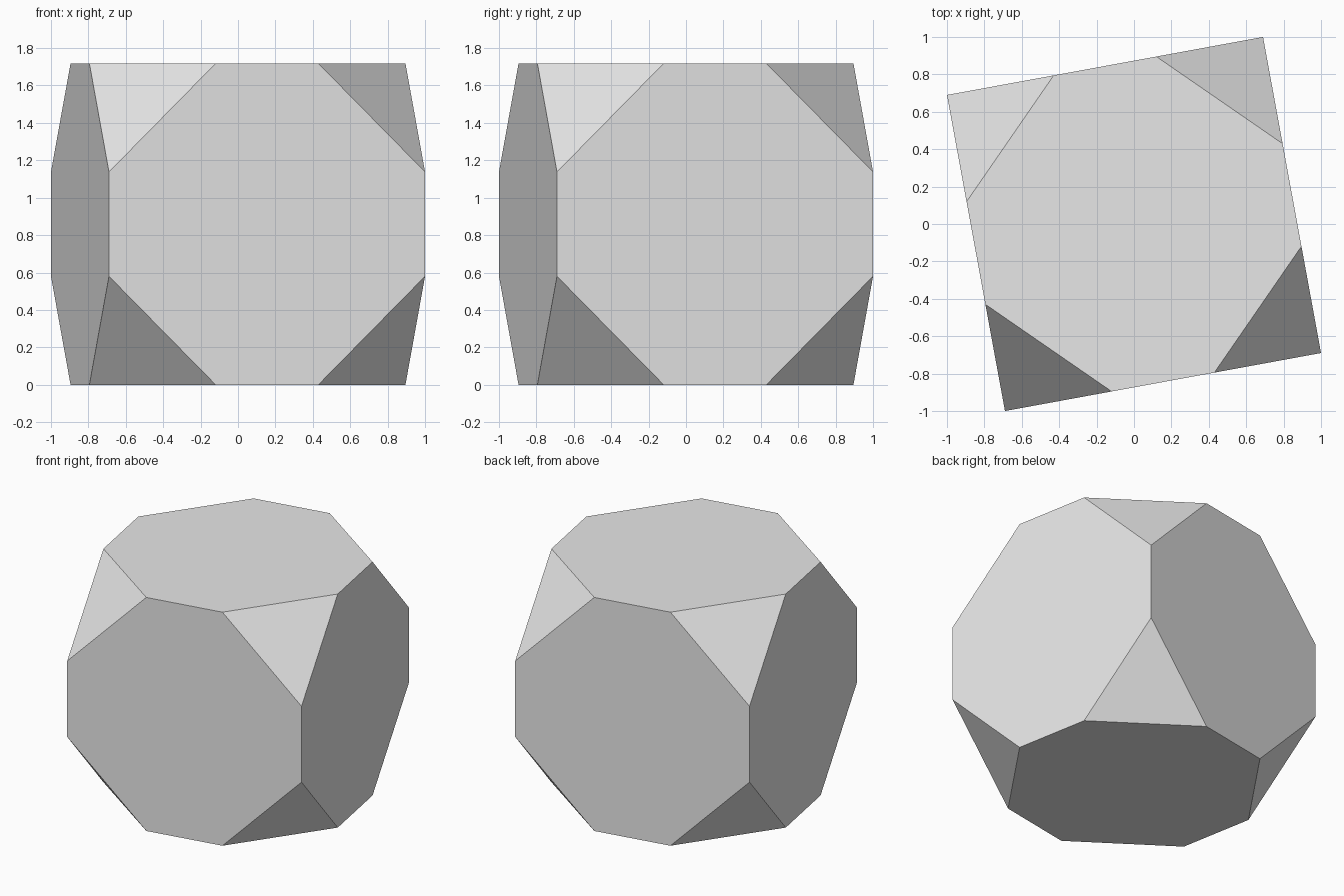
import bpy
import bmesh
import math
from itertools import product
from mathutils import Matrix, Vector

default = bpy.data.objects.get("Cube")
if default:
    bpy.data.objects.remove(default, do_unlink=True)

SIDE = 1.718     # edge of the uncut cube
CUT = 0.58       # distance cut from each corner along its edges
TURN = math.radians(10.4)

# Plain grey material
grey = bpy.data.materials.new("light_grey")
grey.use_nodes = True
colour = (0.8, 0.8, 0.8, 1)
grey.diffuse_color = colour
grey.node_tree.nodes["Principled BSDF"].inputs["Base Color"].default_value = colour

# Cube with all eight corners sliced off and capped by triangles
bm = bmesh.new()
bmesh.ops.create_cube(bm, size=SIDE)
for signs in product((-1, 1), repeat=3):
    normal = Vector(signs)
    cut = bmesh.ops.bisect_plane(
        bm, geom=bm.verts[:] + bm.edges[:] + bm.faces[:],
        plane_co=normal * (SIDE / 2 - CUT / 3), plane_no=normal,
        clear_outer=True)
    rim = [e for e in cut["geom_cut"] if isinstance(e, bmesh.types.BMEdge)]
    bmesh.ops.contextual_create(bm, geom=rim)
bmesh.ops.recalc_face_normals(bm, faces=bm.faces[:])

# Stand it on the ground, turned slightly about the vertical
bm.transform(Matrix.Translation((0, 0, SIDE / 2)) @ Matrix.Rotation(TURN, 4, "Z"))

mesh = bpy.data.meshes.new("truncated_cube")
bm.to_mesh(mesh)
bm.free()
mesh.materials.append(grey)
body = bpy.data.objects.new("truncated_cube", mesh)
bpy.context.collection.objects.link(body)
